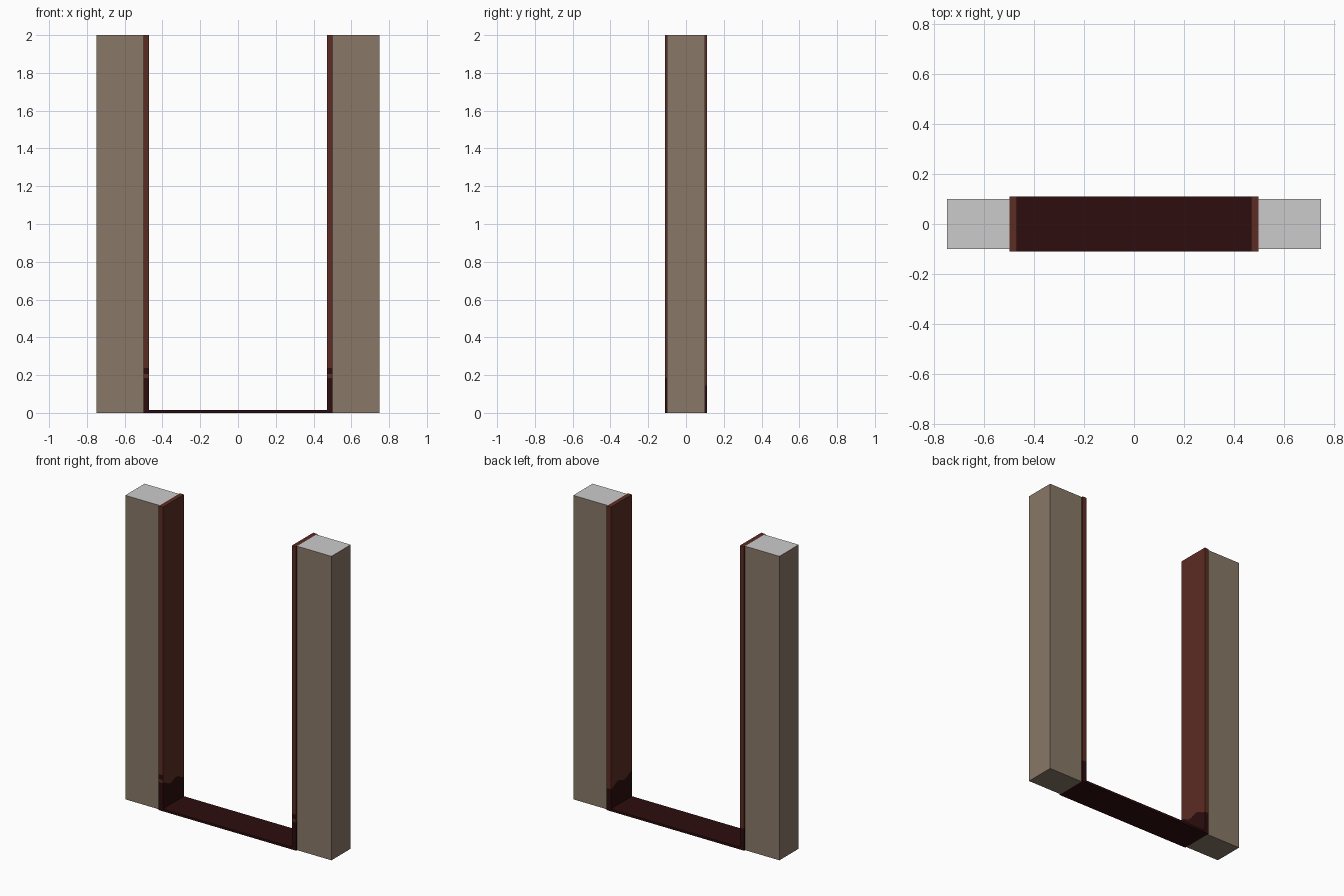
import bpy, bmesh, math

if "Cube" in bpy.data.objects:
    bpy.data.objects.remove(bpy.data.objects["Cube"])


def material(name, rgb):
    m = bpy.data.materials.new(name)
    m.diffuse_color = (*rgb, 1)
    m.use_nodes = True
    m.node_tree.nodes["Principled BSDF"].inputs["Base Color"].default_value = m.diffuse_color
    return m


PLASTER = material("brown_wall", (0.25, 0.19, 0.137))
CAP = material("grey_cap", (0.6, 0.6, 0.6))
WOOD = material("red_wood", (0.107, 0.026, 0.017))
DARK = material("dark_stain", (0.026, 0.004, 0.004))


def finish(name, bm, mats):
    bmesh.ops.recalc_face_normals(bm, faces=bm.faces[:])
    me = bpy.data.meshes.new(name)
    bm.to_mesh(me)
    bm.free()
    for m in mats:
        me.materials.append(m)
    ob = bpy.data.objects.new(name, me)
    bpy.context.collection.objects.link(ob)
    return ob


def box(name, lo, hi, mats):
    bm = bmesh.new()
    bmesh.ops.create_cube(bm, size=1)
    for v in bm.verts:
        v.co = [(a + b) / 2 + c * (b - a) for a, b, c in zip(lo, hi, v.co)]
    bm.normal_update()
    # second material goes on the top face
    if len(mats) > 1:
        for f in bm.faces:
            f.material_index = int(f.normal.z > 0.9)
    return finish(name, bm, mats)


def stain_height(y):
    return 0.165 - 0.08 * y + 0.012 * math.sin(45 * y)


def jamb(name, s):
    # outline: outer front, wavy inner face points, outer back
    n = 12
    ys = [-0.11 + 0.22 * i / n for i in range(n + 1)]
    outline = [(0.5, -0.11)] + [(0.47, y) for y in ys] + [(0.5, 0.11)]
    levels = [lambda y: 0, stain_height, lambda y: 0.205, lambda y: 0.237, lambda y: 2]
    bm = bmesh.new()
    rings = [[bm.verts.new((s * x, y, h(y))) for x, y in outline] for h in levels]
    k = len(outline)
    for r in range(len(rings) - 1):
        for i in range(k):
            j = (i + 1) % k
            f = bm.faces.new((rings[r][i], rings[r][j], rings[r + 1][j], rings[r + 1][i]))
            # stained foot, plus a splash band on the front edge
            f.material_index = int(r == 0 or (r == 2 and i == 0))
    bm.faces.new(rings[-1])
    bm.faces.new(rings[0]).material_index = 1
    return finish(name, bm, [WOOD, DARK])


# Wall posts and jambs on both sides
for side, s in (("left", -1), ("right", 1)):
    x0, x1 = sorted((s * 0.5, s * 0.75))
    box("wall_post_" + side, (x0, -0.1, 0), (x1, 0.1, 2), [PLASTER, CAP])
    jamb("door_jamb_" + side, s)

# Threshold
box("threshold", (-0.47, -0.11, 0), (0.47, 0.11, 0.015), [DARK])
